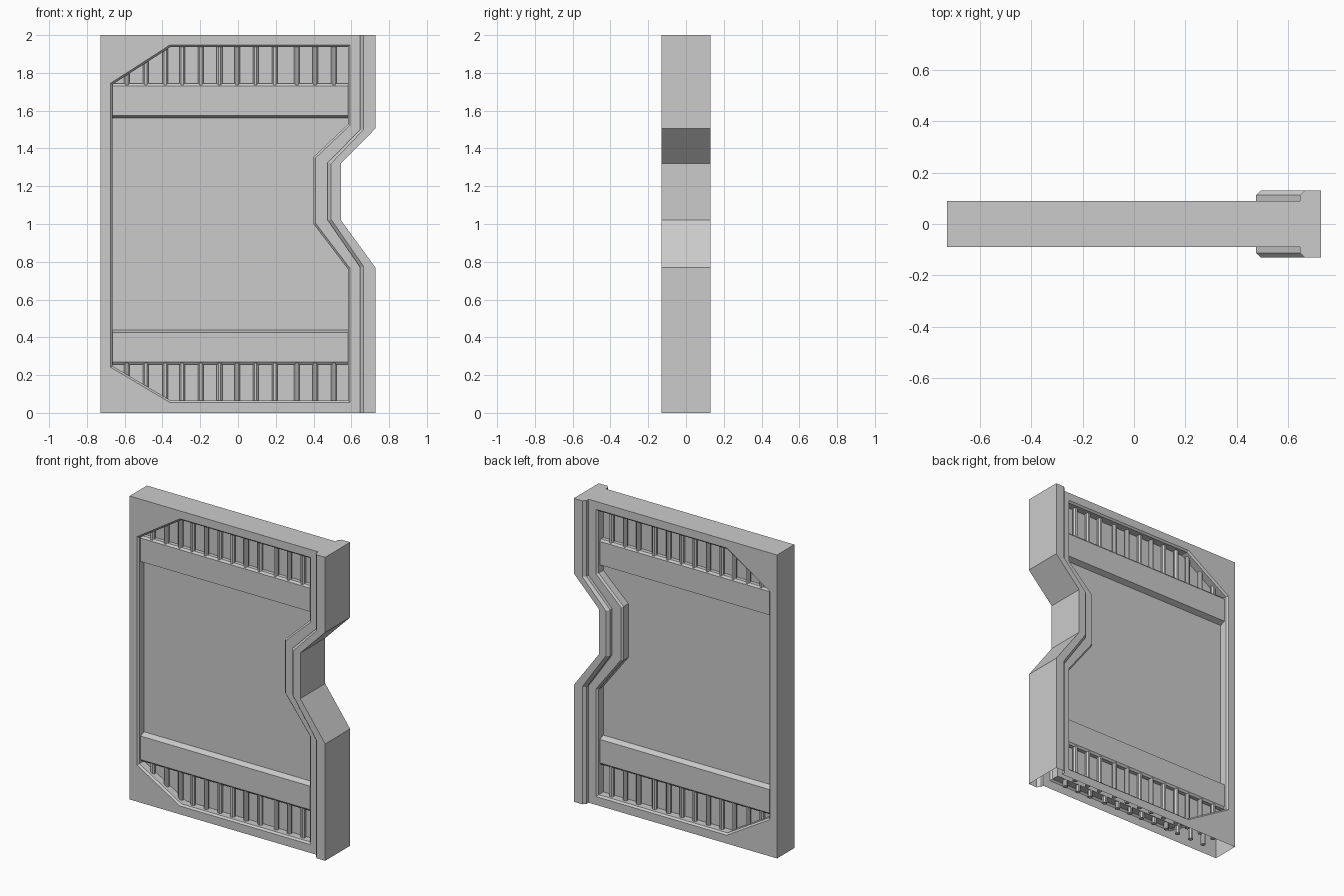
import bpy, bmesh, math
from mathutils import Vector

if "Cube" in bpy.data.objects:
    bpy.data.objects.remove(bpy.data.objects["Cube"])

FACE, PANEL, RIM = 0.09, 0.03, 0.13   # half depths: door face, sunk panel, raised edge


def finish(name, bm, axes, origin_z=0.0):
    bmesh.ops.recalc_face_normals(bm, faces=bm.faces)
    me = bpy.data.meshes.new(name)
    bm.to_mesh(me)
    bm.free()
    ob = bpy.data.objects.new(name, me)
    ob.location.z = origin_z
    bpy.context.collection.objects.link(ob)
    mod = ob.modifiers.new("Mirror", 'MIRROR')
    mod.use_axis = axes
    mod.merge_threshold = 0.0005
    return ob


def path(bm, pts, y):
    return [bm.verts.new((x, -y, z)) for x, z in pts]


def bridge(bm, a, b, closed=False):
    n = len(a)
    for i in range(n if closed else n - 1):
        j = (i + 1) % n
        bm.faces.new((a[i], a[j], b[j], b[i]))


def inset(pts, d):
    """Offset a counter-clockwise outline inwards by d."""
    out = []
    for i, p in enumerate(pts):
        p = Vector(p)
        e1 = (p - Vector(pts[i - 1])).normalized()
        e2 = (Vector(pts[(i + 1) % len(pts)]) - p).normalized()
        n1, n2 = Vector((-e1.y, e1.x)), Vector((-e2.y, e2.x))
        out.append(tuple(p + (n1 + n2) * d / (1 + n1.dot(n2))))
    return out


# Door shell: front half, open underneath, mirrored to the back
bm = bmesh.new()
inner = [(.647, 0), (.647, .77), (.475, 1.02), (.475, 1.325), (.647, 1.5), (.647, 2)]
bevel = [(.665, 0), (.665, .775), (.493, 1.025), (.493, 1.32), (.665, 1.5), (.665, 2)]
outer = [(.727, 0), (.727, .77), (.545, 1.02), (.545, 1.32), (.727, 1.505), (.727, 2)]
rows = [path(bm, inner, FACE), path(bm, inner, RIM - .018), path(bm, bevel, RIM),
        path(bm, outer, RIM), path(bm, outer, 0)]
for a, b in zip(rows, rows[1:]):
    bridge(bm, a, b)
left = path(bm, [(-.727, 0), (-.727, 2)], FACE)
left_mid = path(bm, [(-.727, 0), (-.727, 2)], 0)
bridge(bm, left, left_mid)
bm.faces.new([left_mid[1], left[1]] + [r[-1] for r in rows])

# Sunk panel with chamfered lip
recess = [(-.675, .242), (-.36, .055), (.593, .055), (.593, .765), (.41, 1.005),
          (.41, 1.35), (.593, 1.522), (.593, 1.948), (-.36, 1.948), (-.675, 1.745)]
lip = path(bm, recess, FACE)
lip_in = path(bm, inset(recess, .011), FACE - .011)
floor = path(bm, inset(recess, .011), PANEL)
bridge(bm, lip, lip_in, True)
bridge(bm, lip_in, floor, True)
bm.faces.new(floor)

# Flat door face around the panel
border = [left[0]] + rows[0] + [left[1]]
edges = []
for loop in (border, lip):
    for a, b in zip(loop, loop[1:] + loop[:1]):
        edges.append(bm.edges.get((a, b)) or bm.edges.new((a, b)))
bmesh.ops.triangle_fill(bm, use_beauty=True, use_dissolve=False, edges=edges)
finish("door_shell", bm, (False, True, False))

# Horizontal cross rails, top and bottom, both sides
bm = bmesh.new()
profile = [(PANEL, .44), (.065, .425), (.065, .27), (.055, .257), (PANEL, .257)]
ends = [[bm.verts.new((x, -y, z - 1)) for y, z in profile] for x in (-.664, .582)]
bridge(bm, ends[0], ends[1])
for e in ends:
    bm.faces.new(e)
finish("cross_rails", bm, (False, True, True), 1.0)

# Slim vertical vent bars
bm = bmesh.new()
for x in (-.588, -.488, -.385, -.295, -.197, -.098, -.005, .093, .195, .312, .408, .508):
    rings = [[bm.verts.new((x + .016 * math.cos(a), -.046 + .016 * math.sin(a), z - 1))
              for a in [math.pi * (k + .5) / 4 for k in range(8)]] for z in (.025, .265)]
    bridge(bm, rings[0], rings[1], True)
    for r in rings:
        bm.faces.new(r)
finish("vent_bars", bm, (False, True, True), 1.0)
